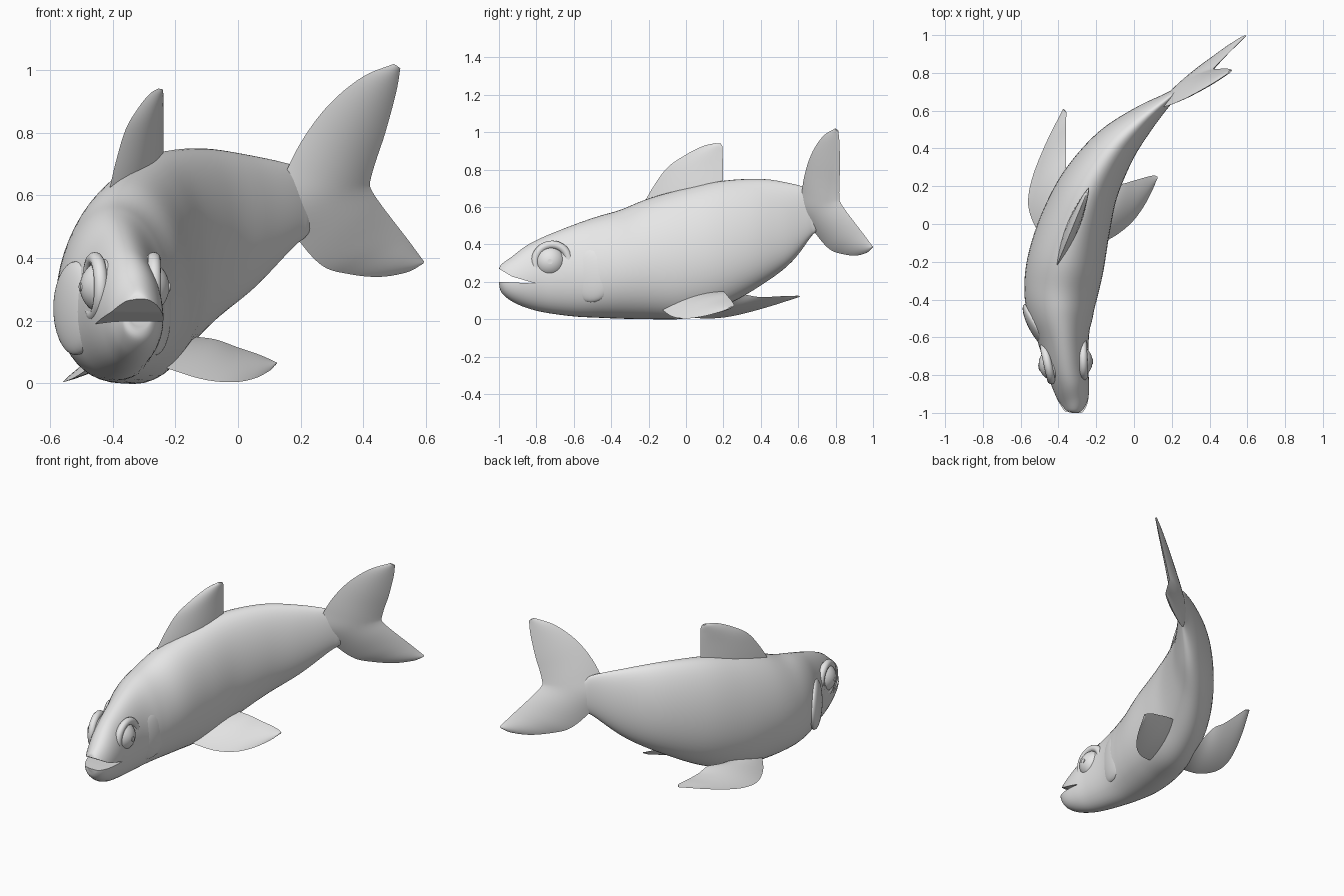
import bpy, bmesh
from math import sin, cos, pi
from mathutils import Vector

if "Cube" in bpy.data.objects:
    bpy.data.objects.remove(bpy.data.objects["Cube"])

grey = bpy.data.materials.new("plain grey")
grey.use_nodes = True
grey.diffuse_color = (0.8, 0.8, 0.8, 1)
grey.node_tree.nodes["Principled BSDF"].inputs["Base Color"].default_value = (0.8, 0.8, 0.8, 1)


def finish(ob, name, angle=0.7):
    ob.name = ob.data.name = name
    ob.data.materials.clear()
    ob.data.materials.append(grey)
    bpy.ops.object.select_all(action='DESELECT')
    ob.select_set(True)
    bpy.context.view_layer.objects.active = ob
    bpy.ops.object.shade_smooth_by_angle(angle=angle)
    return ob


def smooth_path(rows, steps):
    """Catmull-Rom interpolation through rows of equal-length tuples."""
    pts = [Vector(r) for r in rows]
    pts = [pts[0] * 2 - pts[1]] + pts + [pts[-1] * 2 - pts[-2]]
    out = []
    for a, b, c, d in zip(pts, pts[1:], pts[2:], pts[3:]):
        for i in range(steps):
            t = i / steps
            out.append(0.5 * (2 * b + (c - a) * t + (2 * a - 5 * b + 4 * c - d) * t * t
                              + (3 * b - a - 3 * c + d) * t ** 3))
    return out + [pts[-2]]


def loft(name, rings):
    """Skin a list of equal rings and close both ends."""
    bm = bmesh.new()
    loops = [[bm.verts.new(p) for p in ring] for ring in rings]
    n = len(loops[0])
    for a, b in zip(loops, loops[1:]):
        for i in range(n):
            j = (i + 1) % n
            bm.faces.new((a[i], a[j], b[j], b[i]))
    bm.faces.new(loops[0][::-1])
    bm.faces.new(loops[-1])
    bmesh.ops.recalc_face_normals(bm, faces=bm.faces)
    me = bpy.data.meshes.new(name)
    bm.to_mesh(me)
    bm.free()
    ob = bpy.data.objects.new(name, me)
    bpy.context.collection.objects.link(ob)
    return finish(ob, name)


def fin(name, rows):
    """Lens-section fin; each row is a leading point, a trailing point and a half thickness."""
    flat = smooth_path([(*a, *b, t) for a, b, t in rows], 5)
    mid = flat[len(flat) // 2]
    span = Vector(flat[-1][:3]) + Vector(flat[-1][3:6]) - Vector(flat[0][:3]) - Vector(flat[0][3:6])
    normal = (Vector(mid[3:6]) - Vector(mid[:3])).cross(span).normalized()
    rings = []
    for r in flat:
        a, b = Vector(r[:3]), Vector(r[3:6])
        angles = [2 * pi * k / 24 for k in range(24)]
        rings.append([(a + b) / 2 + (b - a) / 2 * cos(t) + normal * r[6] * sin(t) * abs(sin(t))
                      for t in angles])
    return loft(name, rings)


# Body: egg-shaped stations along the bent spine (x, y, bottom, top, half width)
stations = [
    (-.315, -1.0, .19, .27, .03), (-.315, -.985, .14, .295, .055),
    (-.32, -.93, .095, .335, .08), (-.335, -.85, .06, .395, .098),
    (-.355, -.75, .035, .445, .113), (-.375, -.6, .015, .505, .138),
    (-.388, -.47, .008, .55, .175), (-.385, -.35, .003, .585, .196),
    (-.36, -.2, 0, .645, .203), (-.31, 0, .005, .70, .187),
    (-.235, .2, .07, .74, .158), (-.108, .4, .185, .75, .12),
    (.04, .55, .30, .728, .075), (.175, .66, .435, .697, .033),
    (.212, .69, .465, .67, .022), (.24, .712, .50, .64, .008)]
path = smooth_path(stations, 6)
rings = []
for i, (x, y, low, high, half) in enumerate(path):
    a, b = path[max(i - 1, 0)], path[min(i + 1, len(path) - 1)]
    across = Vector((b[1] - a[1], a[0] - b[0], 0)).normalized()
    centre = Vector((x, y, (low + high) / 2))
    rings.append([centre + across * half * cos(t) * (1 - .1 * sin(t))
                  + Vector((0, 0, (high - low) / 2 * sin(t)))
                  for t in (2 * pi * k / 48 for k in range(48))])
body = loft("body", rings)

# Mouth: curved wedge cut out of the snout
wedge = [(-1.1, .31), (-1, .27), (-.93, .228), (-.80, .19), (-.93, .197), (-1.1, .203)]
cutter = loft("mouth_cutter", [[(x, y, z) for y, z in wedge] for x in (-.7, .1)])
cutter.hide_render = True
cut = body.modifiers.new("mouth", 'BOOLEAN')
cut.operation, cut.object, cut.solver = 'DIFFERENCE', cutter, 'EXACT'
bpy.context.view_layer.objects.active = body
bpy.ops.object.modifier_apply(modifier=cut.name)
bpy.data.objects.remove(cutter)
finish(body, "body")

# Eyes, sockets, pupils and gill covers on both sides of the slightly turned head
side = Vector((1, .12, 0)).normalized()
back = Vector((-.12, 1, 0)).normalized()
eye_mid = Vector((-.362, -.735, .308))
for label, s in (("left", 1), ("right", -1)):
    out = (side * s - back * .1).normalized()
    turn = out.to_track_quat('Z', 'Y').to_euler()
    eye = eye_mid + side * s * .053
    bpy.ops.mesh.primitive_uv_sphere_add(segments=32, ring_count=20, radius=.09,
                                         location=eye, rotation=turn)
    finish(bpy.context.object, label + "_eye")
    bpy.ops.mesh.primitive_torus_add(major_radius=.09, minor_radius=.022, major_segments=40,
                                     minor_segments=12, rotation=turn,
                                     location=eye + out * .042 + back * .012)
    finish(bpy.context.object, label + "_eye_socket")
    bpy.ops.mesh.primitive_cylinder_add(vertices=20, radius=.014, depth=.008,
                                        location=eye + out * .089, rotation=turn)
    finish(bpy.context.object, label + "_pupil")

    flare = (side * s - back * .4).normalized()
    bpy.ops.mesh.primitive_uv_sphere_add(
        segments=32, ring_count=20, radius=1,
        location=Vector((-.39, -.525, .24)) + side * s * .128,
        rotation=flare.to_track_quat('Z', 'Y').to_euler())
    bpy.context.object.scale = (.132, .15, .04)
    finish(bpy.context.object, label + "_gill_cover")


# Dorsal fin, standing on the spine line
def on_back(y, z):
    return (-.40 + .41 * (y + .2), y, z)


fin("dorsal_fin", [(on_back(*a), on_back(*b), t) for a, b, t in [
    ((-.24, .59), (.2, .66), .035), ((-.18, .70), (.197, .74), .032),
    ((-.10, .81), (.197, .82), .026), ((0, .88), (.196, .885), .02),
    ((.09, .925), (.195, .92), .013), ((.155, .941), (.187, .938), .006)]])


# Tail fin, a forked plane turned with the end of the spine and rooted inside the body
def on_tail(x, z):
    return (x, .648 + .726 * x - .208 * z, z)


fin("tail_fin", [(on_tail(*a), on_tail(*b), t) for a, b, t in [
    ((.497, 1.02), (.518, 1.005), .005), ((.40, .98), (.505, .93), .012),
    ((.30, .90), (.47, .80), .02), ((.22, .80), (.44, .71), .026),
    ((.16, .69), (.422, .645), .032), ((.12, .57), (.425, .62), .035),
    ((.195, .455), (.45, .58), .032), ((.27, .375), (.495, .52), .024),
    ((.35, .35), (.53, .475), .018), ((.45, .34), (.56, .435), .014),
    ((.54, .355), (.582, .405), .009), ((.587, .38), (.593, .39), .004)]])

# Pectoral fins, swept back along the bent body
fin("left_pectoral_fin", [
    ((-.26, -.14, .06), (-.14, .20, .15), .025), ((-.12, -.075, .015), (-.07, .21, .14), .022),
    ((-.02, 0, .004), (0, .23, .115), .017), ((.05, .09, .015), (.06, .247, .095), .012),
    ((.10, .185, .04), (.105, .257, .076), .008), ((.12, .235, .06), (.125, .25, .066), .004)])
fin("right_pectoral_fin", [
    ((-.46, -.10, .06), (-.36, .20, .10), .025), ((-.52, -.02, .02), (-.36, .30, .13), .022),
    ((-.56, .10, .004), (-.36, .38, .12), .017), ((-.54, .24, .015), (-.36, .46, .12), .012),
    ((-.47, .42, .06), (-.36, .54, .125), .008), ((-.375, .61, .12), (-.357, .59, .125), .004)])
